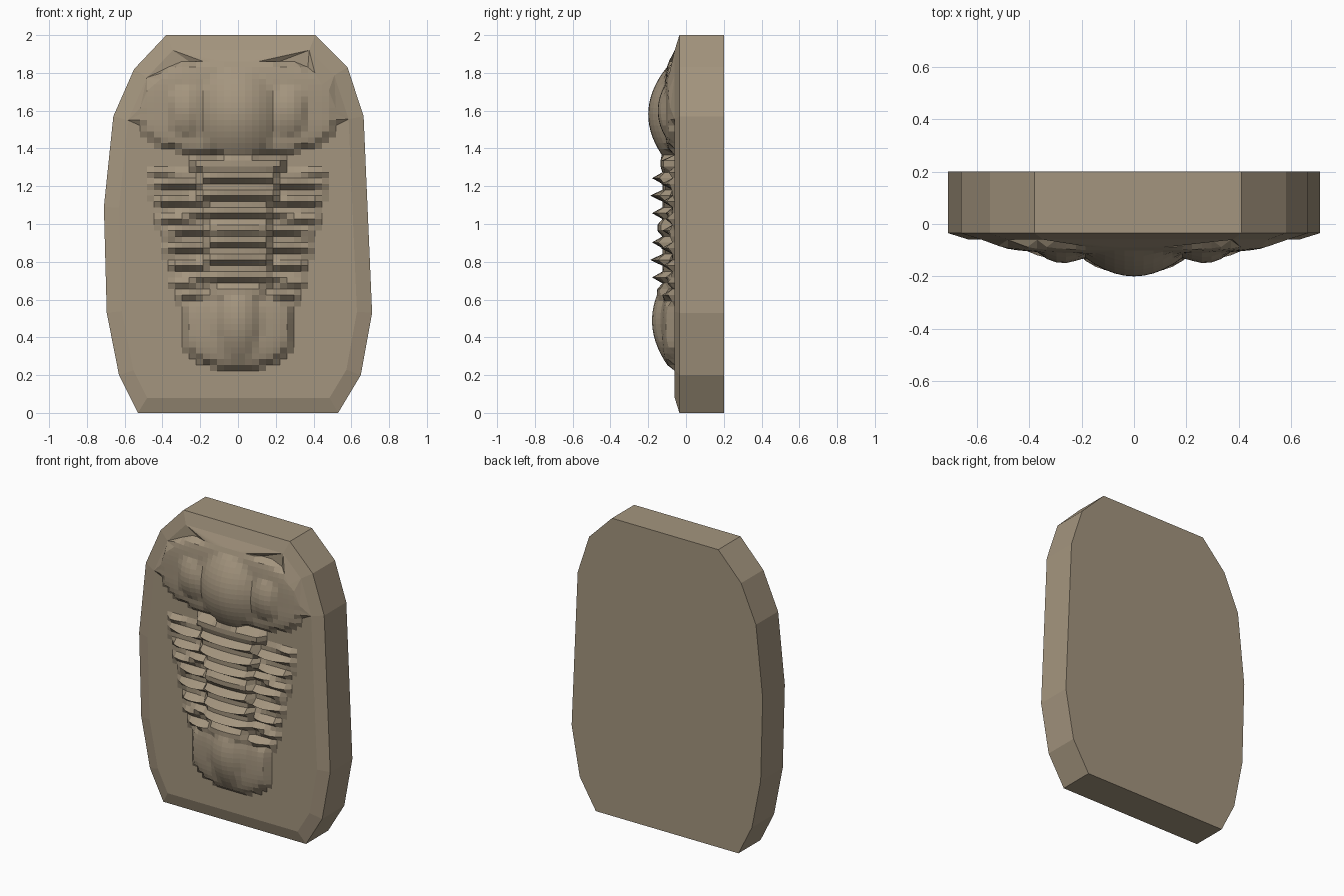
import bpy, bmesh, math
from mathutils import Vector

if "Cube" in bpy.data.objects:
    bpy.data.objects.remove(bpy.data.objects["Cube"])

FACE_Y, EDGE_Y, BACK_Y = -0.06, -0.035, 0.2
DX, DZ = 0.037, 0.34 / 11
PERIOD = 0.085

# slab outline (x, z), counter-clockwise seen from the front
OUTLINE = [(-0.53, 0), (0.53, 0), (0.65, 0.2), (0.71, 0.53), (0.665, 1.57), (0.58, 1.83),
           (0.41, 2), (-0.38, 2), (-0.55, 1.82), (-0.66, 1.57), (-0.71, 1.09),
           (-0.695, 0.53), (-0.63, 0.2)]


def oval(x, z, cx, cz, rx, rz, p=2.0):
    """1 at the centre, 0 on the rim, negative outside."""
    return 1 - abs((x - cx) / rx) ** p - abs((z - cz) / rz) ** p


def head(x, z):
    h = 0
    e = oval(x, z, 0, 1.62, 0.52, 0.25, 2.6)
    if z < 1.58:
        e = oval(x, z, 0, 1.58, 0.52, 0.21, 2.6)
    if e > 0:
        h = 0.02 + 0.035 * math.sqrt(e)
    g = oval(x, z, 0, 1.58, 0.21, 0.24)
    if g > 0:
        h = max(h, 0.05 + 0.09 * g)
    eye = oval(abs(x), z, 0.27, 1.6, 0.1, 0.14)
    if eye > 0:
        h = max(h, 0.05 + 0.04 * eye)
    return h


def thorax(x, z):
    if 1.29 < z < 1.35 and abs(x) < 0.25:      # neck ring
        return 0.075 - 0.3 * x * x
    if not 0.58 < z < 1.3:
        return 0
    t = (z - 0.58) / 0.7
    half, axis = 0.31 + 0.165 * t, 0.14 + 0.06 * t
    if abs(x) > half:
        return 0
    if abs(x) < axis:                          # central lobe rings
        ridge = max(0, math.cos(2 * math.pi * (z - 1.15) / PERIOD))
        return 0.035 + (0.03 + 0.065 * ridge) * math.sqrt(1 - (x / axis) ** 2 * 0.8)
    ridge = max(0, math.cos(2 * math.pi * (z - 1.135 + 0.08 * (abs(x) - axis)) / PERIOD))
    lobe = math.sin(math.pi * (0.2 + 0.7 * (abs(x) - axis) / (half - axis)))
    return 0.012 + 0.06 * ridge * lobe


def tail(x, z):
    h = 0
    e = oval(x, z, 0, 0.46, 0.29, 0.22, 2.5)
    if e > 0:
        h = 0.02 + 0.05 * math.sqrt(e)
    a = oval(x, z, 0, 0.49, 0.14, 0.22)
    if a > 0:
        h = max(h, 0.05 + 0.07 * a)
    return h


def inset(points, d):
    """Move every side of a closed outline inward by d."""
    out, n = [], len(points)
    for i in range(n):
        p, a, b = (Vector(points[j % n]) for j in (i, i - 1, i + 1))
        u, v = (p - a).normalized(), (b - p).normalized()
        nu, nv = Vector((-u.y, u.x)), Vector((-v.y, v.x))
        m = (nu + nv).normalized()
        out.append(tuple(p + m * d / m.dot(nu)))
    return out


bm = bmesh.new()

# slab: back, side walls and sloped front rim
rings = [[bm.verts.new((x, y, z)) for x, z in pts] for pts, y in
         ((OUTLINE, BACK_Y), (OUTLINE, EDGE_Y), (inset(OUTLINE, 0.08), FACE_Y))]
n = len(OUTLINE)
bm.faces.new(rings[0])
for a, b in zip(rings, rings[1:]):
    for i in range(n):
        j = (i + 1) % n
        bm.faces.new((a[i], a[j], b[j], b[i]))

# fossil relief: coarse height grid inside a rounded patch
grid = {}
for i in range(-16, 17):
    for k in range(-32, 26):
        x, z = i * DX, 1.15 + k * DZ
        if oval(x, z, 0, 1.05, 0.565, 0.84, 3.5) > 0:
            h = max(head(x, z), thorax(x, z), tail(x, z))
            grid[i, k] = (x, FACE_Y - h, z)
verts = {}
relief = []
for i, k in grid:
    keys = [(i, k), (i + 1, k), (i + 1, k + 1), (i, k + 1)]
    if all(q in grid for q in keys):
        for q in keys:
            if q not in verts:
                verts[q] = bm.verts.new(grid[q])
        relief.append(bm.faces.new([verts[q] for q in keys]))

# flat stone between the relief patch and the rim
border = [e for e in bm.edges if len(e.link_faces) == 1]
bmesh.ops.triangle_fill(bm, use_beauty=True, use_dissolve=False,
                        edges=border, normal=(0, -1, 0))
bmesh.ops.recalc_face_normals(bm, faces=bm.faces[:])

mesh = bpy.data.meshes.new("fossil_slab")
bm.to_mesh(mesh)
bm.free()
slab = bpy.data.objects.new("fossil_slab", mesh)
bpy.context.collection.objects.link(slab)

stone = bpy.data.materials.new("stone")
stone.diffuse_color = (0.37, 0.3, 0.21, 1)
stone.use_nodes = True
stone.node_tree.nodes["Principled BSDF"].inputs["Base Color"].default_value = stone.diffuse_color
mesh.materials.append(stone)
